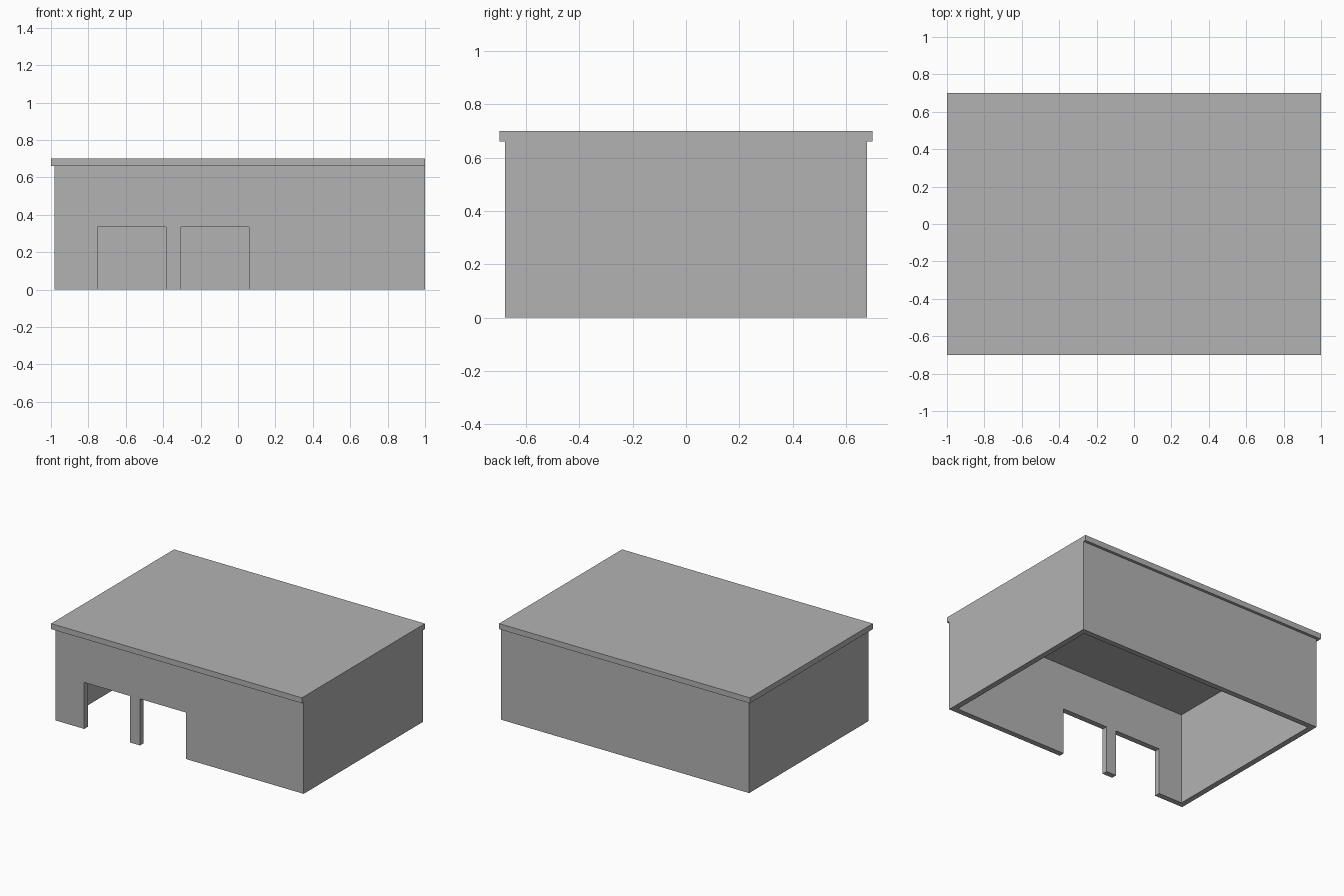
import bpy
from mathutils import Vector

default_cube = bpy.data.objects.get("Cube")
if default_cube:
    bpy.data.objects.remove(default_cube, do_unlink=True)

# Single plain grey
grey = bpy.data.materials.new("plain_grey")
grey.use_nodes = True
colour = (0.45, 0.45, 0.45, 1)
grey.diffuse_color = colour
grey.node_tree.nodes["Principled BSDF"].inputs["Base Color"].default_value = colour


def box(name, low, high):
    """Axis-aligned box between two corners."""
    low, high = Vector(low), Vector(high)
    bpy.ops.mesh.primitive_cube_add(size=1)
    obj = bpy.context.object
    obj.name = name
    for v in obj.data.vertices:
        v.co = [(a + b) / 2 + c * (b - a) for a, b, c in zip(low, high, v.co)]
    obj.data.materials.append(grey)
    return obj


def cut(target, cutter):
    """Subtract a box from the target and remove the cutter."""
    cutter.hide_render = True
    mod = target.modifiers.new("opening", "BOOLEAN")
    mod.operation = "DIFFERENCE"
    mod.solver = "EXACT"
    mod.object = cutter
    bpy.context.view_layer.objects.active = target
    bpy.ops.object.modifier_apply(modifier=mod.name)
    bpy.data.objects.remove(cutter, do_unlink=True)


left, right, depth = 1.0, -0.98, 0.68
wall_top, roof_top, thick = 0.66, 0.70, 0.04

# Hollow walls, open underneath
walls = box("walls", (right, -depth, 0), (left, depth, wall_top))
cut(walls, box("room_cutter",
               (right + thick, -depth + thick, -0.1),
               (left - thick, depth - thick, wall_top + 0.1)))

# Two doorways in the front wall
for x0, x1 in ((-0.75, -0.385), (-0.305, 0.06)):
    cut(walls, box("doorway_cutter", (x0, -depth - 0.1, -0.1),
                   (x1, -depth + 2 * thick, 0.335)))

# Flat roof slab, flush with the left wall and overhanging the other three
box("roof", (-1, -0.70, wall_top), (1, 0.70, roof_top))
